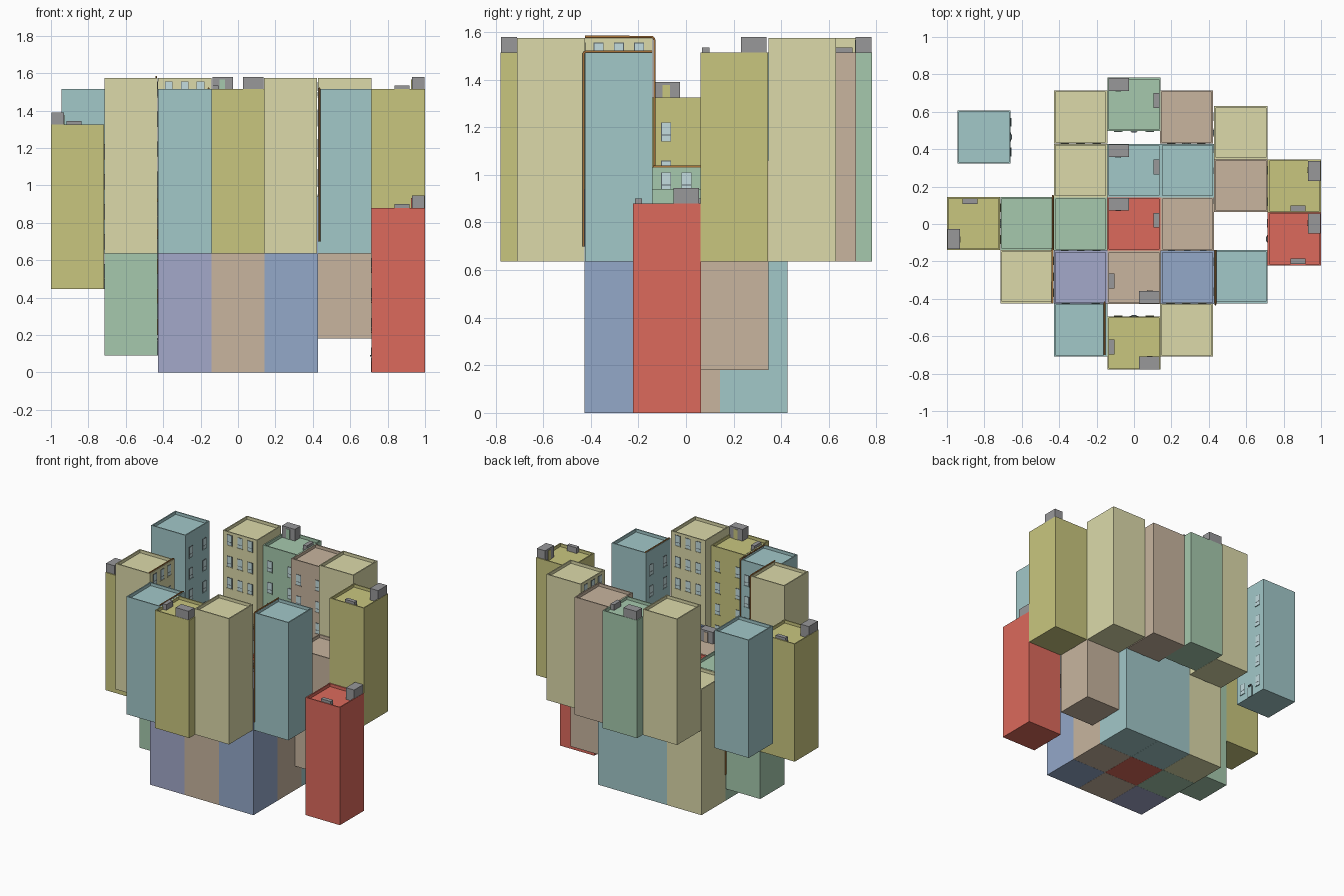
import bpy, bmesh, math
from mathutils import Matrix, Vector

if "Cube" in bpy.data.objects:
    bpy.data.objects.remove(bpy.data.objects["Cube"])

def lin(c):
    return c / 12.92 if c <= 0.04045 else ((c + 0.055) / 1.055) ** 2.4

def mat(name, hexa):
    m = bpy.data.materials.new(name)
    m.diffuse_color = [lin(int(hexa[i:i + 2], 16) / 255) for i in (0, 2, 4)] + [1]
    m.use_nodes = True
    m.node_tree.nodes["Principled BSDF"].inputs["Base Color"].default_value = m.diffuse_color
    return m

COL = {n: mat(n, h) for n, h in dict(
    teal="a2c8c9", pale="dcdaaa", olive="c9c67f", green="a6c9ae", tan="c8b59f",
    red="dc6a5c", lavender="a3a8ca", blue="94a8c9", glass="c4dcdf",
    frame="5a6468", grey="98989a", pipe="a8733a").items()}

W = 0.14   # half width of a tower

def box(bm, x0, x1, y0, y1, z0, z1, slot):
    m = Matrix.Translation(((x0 + x1) / 2, (y0 + y1) / 2, (z0 + z1) / 2))
    m = m @ Matrix.Diagonal((x1 - x0, y1 - y0, z1 - z0, 1))
    vs = bmesh.ops.create_cube(bm, size=1, matrix=m)["verts"]
    faces = {f for v in vs for f in v.link_faces}
    for f in faces:
        f.material_index = slot
    return faces

def finish(bm, name, mats, loc, ang):
    me = bpy.data.meshes.new(name)
    bm.to_mesh(me)
    bm.free()
    for m in mats:
        me.materials.append(COL[m])
    ob = bpy.data.objects.new(name, me)
    ob.location = loc
    ob.rotation_euler.z = ang
    bpy.context.collection.objects.link(ob)

# Every tower is built facing -y, then turned to face the courtyard
KIND = {"A": (0.88, (-0.085, 0.085), 0.735), "B": (0.94, (-0.085, 0, 0.085), 0.88),
        "C": (0.88, (-0.08, 0.08), 0.735)}
TURN = {"-y": 0, "+x": math.pi / 2, "+y": math.pi, "-x": -math.pi / 2}

def tower(kind, color, x, y, z, front):
    h, cols, top_row = KIND[kind]
    loc, ang = (x, y, z), TURN[front]
    # walls with a sunken roof behind a parapet
    bm = bmesh.new()
    faces = box(bm, -W - .002, W + .002, -W - .002, W + .002, 0, h, 0)
    top = max(faces, key=lambda f: f.calc_center_median().z)
    bmesh.ops.inset_region(bm, faces=[top], thickness=0.012)
    inner = bmesh.ops.extrude_face_region(bm, geom=[top])
    vs = [g for g in inner["geom"] if isinstance(g, bmesh.types.BMVert)]
    bmesh.ops.translate(bm, verts=vs, vec=(0, 0, -0.022))
    if top.is_valid:
        bmesh.ops.delete(bm, geom=[top], context="FACES_ONLY")
    bmesh.ops.recalc_face_normals(bm, faces=bm.faces)
    finish(bm, f"{color}_tower", [color], loc, ang)
    # windows with frame, pane halves and sill
    bm = bmesh.new()
    f = -W - .002
    for r in range(5):
        c = top_row - 0.16 * r
        for u in cols:
            if r == 4 and u == 0:
                continue
            box(bm, u - .021, u + .021, f - .002, f + .002, c - .04, c + .04, 1)
            box(bm, u - .018, u + .018, f - .003, f, c - .037, c - .015, 0)
            box(bm, u - .018, u + .018, f - .003, f, c - .011, c + .037, 0)
            box(bm, u - .023, u + .023, f - .005, f, c - .044, c - .039, 2)
    # entrance door with a small lamp above
    box(bm, -.024, .024, f - .002, f + .002, 0, .08, 1)
    box(bm, -.02, .02, f - .003, f, .002, .076, 2)
    box(bm, -.014, .014, f - .008, f, .084, .094, 1)
    finish(bm, "windows_and_door", ["glass", "frame", color], loc, ang)
    # stair hut and vent box on the roof
    if kind == "A":
        bm = bmesh.new()
        r = h - .022
        box(bm, -.135, -.028, .072, .14, r, h + .065, 0)
        box(bm, -.1, -.07, .069, .075, r, h + .052, 1)
        box(bm, .105, .135, -.02, .06, r, h + .02, 0)
        finish(bm, "roof_hut", ["grey", color], loc, ang)

G, H = 0.285, 0.635
TOWERS = [
    # ground level block of nine
    ("B", "pale", -G, G, 0, "-y"), ("A", "teal", 0, G, 0, "-y"), ("C", "teal", G, G, 0, "-y"),
    ("B", "green", -G, 0, 0, "-y"), ("A", "red", 0, 0, 0, "-y"), ("C", "tan", G, 0, 0, "-y"),
    ("C", "lavender", -G, -G, 0, "+y"), ("A", "tan", 0, -G, 0, "+y"), ("B", "blue", G, -G, 0, "+y"),
    # back row
    ("B", "pale", -G, .573, H, "-y"), ("A", "green", 0, .64, H, "-y"), ("C", "tan", .28, .573, H, "-y"),
    # front row
    ("C", "teal", -G, -.567, H, "+y"), ("A", "olive", 0, -.637, H, "+y"), ("B", "pale", .28, -.567, H, "+y"),
    # right side
    ("B", "pale", .571, .488, H, "-x"), ("A", "olive", .857, .203, H, "-x"),
    ("C", "teal", .571, -.282, H, "-x"), ("A", "red", .857, -.08, 0, "-x"),
    ("C", "tan", .571, .205, .18, "-x"),
    # left side
    ("C", "teal", -.802, .465, H, "+x"), ("A", "olive", -.858, .002, .445, "+x"),
    ("B", "pale", -.573, -.282, H, "+x"), ("B", "green", -.573, .002, .09, "+x"),
]
for t in TOWERS:
    tower(*t)

# Pipes: along a parapet edge, round a corner, then down the wall
def pipe(x, y0, y1, z, bottom):
    cu = bpy.data.curves.new("roof_pipe", "CURVE")
    cu.dimensions = "3D"
    cu.bevel_depth = 0.005
    cu.bevel_resolution = 1
    cu.use_fill_caps = True
    s, r = (1 if y1 > y0 else -1), 0.014
    pts = [(x, y0, z)]
    for i in range(5):
        a = math.pi / 2 * i / 4
        pts.append((x, y1 - s * r * (1 - math.sin(a)), z - r * (1 - math.cos(a))))
    pts.append((x, y1, bottom))
    sp = cu.splines.new("POLY")
    sp.points.add(len(pts) - 1)
    for p, c in zip(sp.points, pts):
        p.co = (*c, 1)
    cu.materials.append(COL["pipe"])
    bpy.context.collection.objects.link(bpy.data.objects.new("roof_pipe", cu))

pipe(-.437, -.425, -.133, 1.58, .75)
pipe(-.434, -.138, .152, 1.034, .2)
pipe(-.157, -.70, -.419, 1.518, .7)
pipe(.435, -.14, -.431, 1.518, .7)
